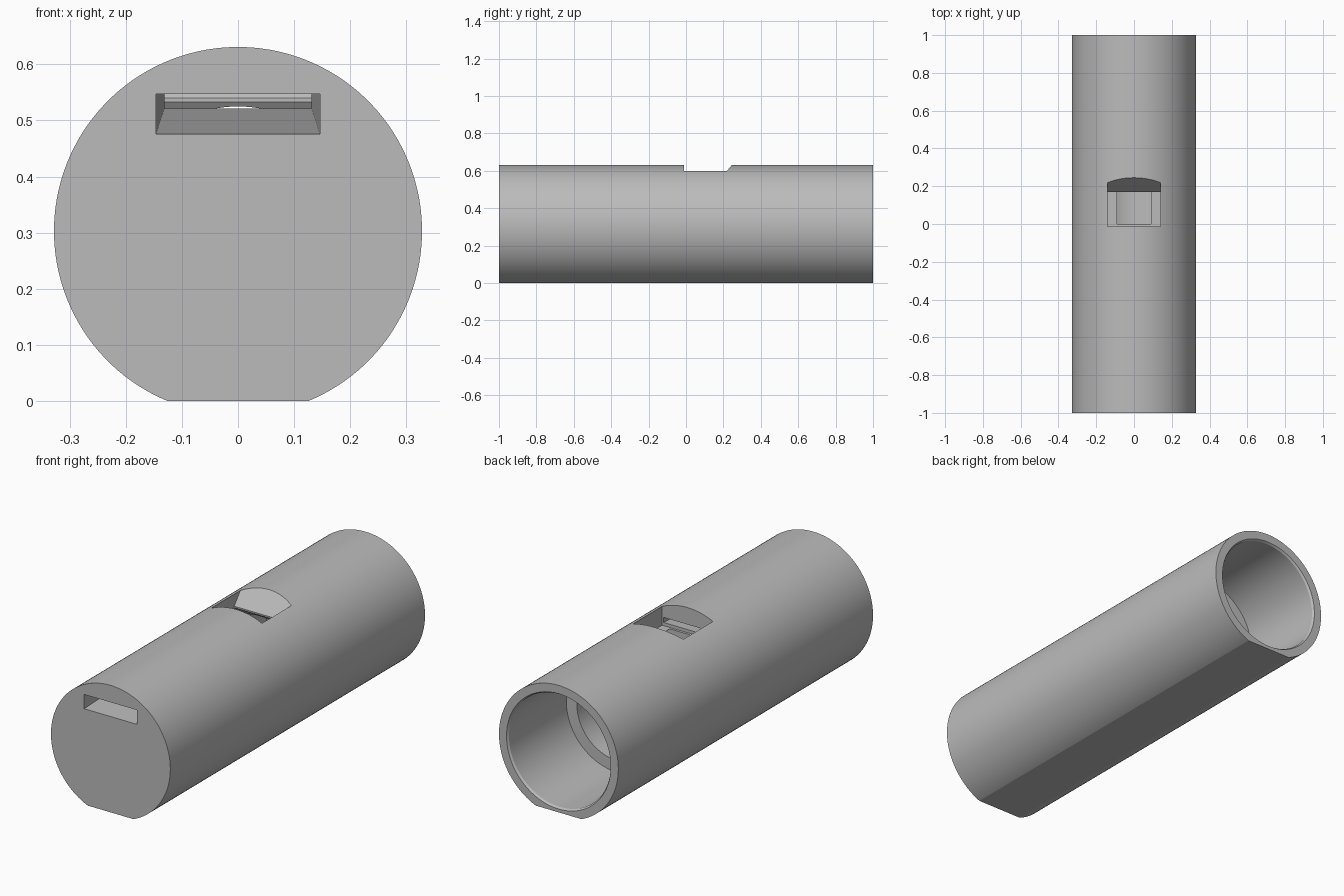
import bpy, bmesh, math
from mathutils import Matrix

if "Cube" in bpy.data.objects:
    bpy.data.objects.remove(bpy.data.objects["Cube"])

RADIUS, AXIS_Z, SEGMENTS = 0.328, 0.303, 128

grey = bpy.data.materials.new("light grey plastic")
colour = (0.5, 0.5, 0.5, 1)
grey.diffuse_color = colour
grey.use_nodes = True
grey.node_tree.nodes["Principled BSDF"].inputs["Base Color"].default_value = colour


def finish(name, bm):
    bmesh.ops.recalc_face_normals(bm, faces=bm.faces)
    mesh = bpy.data.meshes.new(name)
    bm.to_mesh(mesh)
    bm.free()
    mesh.materials.append(grey)
    obj = bpy.data.objects.new(name, mesh)
    bpy.context.collection.objects.link(obj)
    return obj


def loft(name, rings):
    """Closed solid through rings with equal point counts."""
    bm = bmesh.new()
    loops = [[bm.verts.new(p) for p in ring] for ring in rings]
    n = len(loops[0])
    for a, b in zip(loops, loops[1:]):
        for i in range(n):
            j = (i + 1) % n
            bm.faces.new((a[i], a[j], b[j], b[i]))
    bm.faces.new(loops[0])
    bm.faces.new(loops[-1])
    return finish(name, bm)


def circle(y, r):
    steps = [2 * math.pi * (i + 0.5) / SEGMENTS for i in range(SEGMENTS)]
    return [(r * math.cos(t), y, AXIS_Z + r * math.sin(t)) for t in steps]


def rectangle(y, half, low, high):
    return [(-half, y, low), (half, y, low), (half, y, high), (-half, y, high)]


def cut(target, cutter):
    cutter.hide_render = True
    mod = target.modifiers.new(cutter.name, 'BOOLEAN')
    mod.operation, mod.solver, mod.object = 'DIFFERENCE', 'EXACT', cutter
    bpy.context.view_layer.objects.active = target
    bpy.ops.object.modifier_apply(modifier=mod.name)
    bpy.data.objects.remove(cutter)


# Round body with a flat strip along its underside
body = loft("whistle_body", [circle(-1, RADIUS), circle(1, RADIUS)])
bm = bmesh.new()
bm.from_mesh(body.data)
cutting = bmesh.ops.bisect_plane(bm, geom=bm.verts[:] + bm.edges[:] + bm.faces[:],
                                 plane_co=(0, 0, 0), plane_no=(0, 0, -1), clear_outer=True)
bmesh.ops.contextual_create(bm, geom=[e for e in cutting["geom_cut"]
                                      if isinstance(e, bmesh.types.BMEdge)])
bmesh.ops.holes_fill(bm, edges=[e for e in bm.edges if e.is_boundary])
bmesh.ops.recalc_face_normals(bm, faces=bm.faces)
bm.to_mesh(body.data)
bm.free()

# Stepped bore, open at the back, with a small chamfer at its mouth
cut(body, loft("bore", [circle(0, 0.222), circle(0.54, 0.222), circle(0.54, 0.28),
                        circle(0.99, 0.28), circle(1.001, 0.287)]))

# Sound window with a sloped, undercut lip
profile = [(-0.012, 0.506), (0.19, 0.506), (0.17, 0.533), (0.17, 0.54),
           (0.302, 0.7), (-0.012, 0.7)]
cut(body, loft("window", [[(x, y, z) for y, z in profile] for x in (-0.14, 0.14)]))

# Tapering air channel from the front face to the window
cut(body, loft("air_channel", [rectangle(-1.001, 0.146, 0.476, 0.547),
                               rectangle(-0.005, 0.131, 0.522, 0.547)]))

# Smooth round walls, crisp rims
bpy.ops.object.select_all(action='DESELECT')
body.select_set(True)
bpy.context.view_layer.objects.active = body
bpy.ops.object.shade_smooth_by_angle(angle=math.radians(20))
